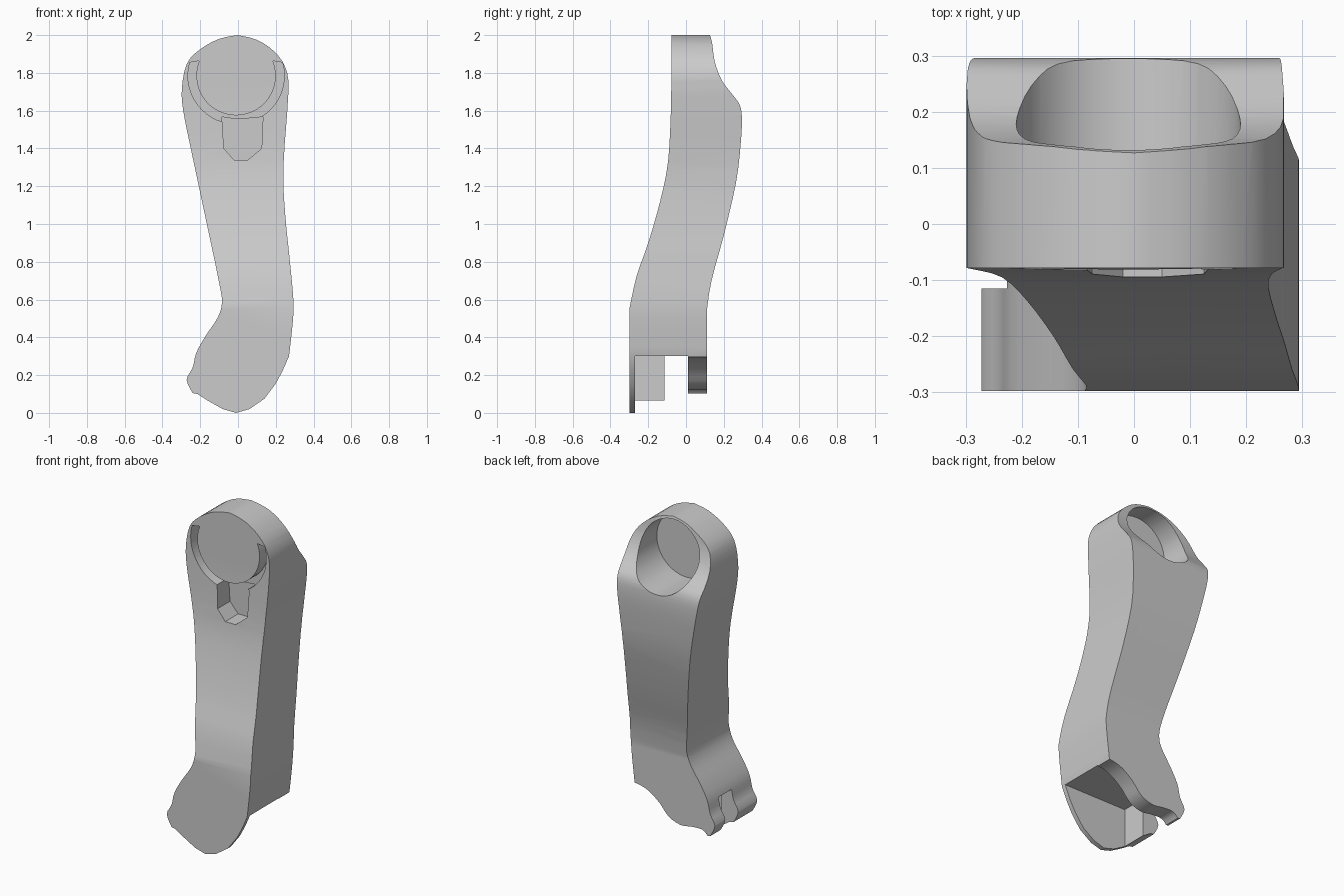
import bpy, bmesh
from math import sin, cos, radians

if "Cube" in bpy.data.objects:
    bpy.data.objects.remove(bpy.data.objects["Cube"])


def prism(name, pts, axis, a, b):
    """Extrude a 2D outline along an axis from a to b."""
    place = {'x': lambda p, d: (d, p[0], p[1]),
             'y': lambda p, d: (p[0], d, p[1]),
             'z': lambda p, d: (p[0], p[1], d)}[axis]
    bm = bmesh.new()
    lo = [bm.verts.new(place(p, a)) for p in pts]
    hi = [bm.verts.new(place(p, b)) for p in pts]
    bm.faces.new(lo)
    bm.faces.new(hi)
    n = len(pts)
    for i in range(n):
        j = (i + 1) % n
        bm.faces.new((lo[i], lo[j], hi[j], hi[i]))
    bmesh.ops.recalc_face_normals(bm, faces=bm.faces)
    me = bpy.data.meshes.new(name)
    bm.to_mesh(me)
    bm.free()
    ob = bpy.data.objects.new(name, me)
    bpy.context.collection.objects.link(ob)
    return ob


def smooth(pts, steps=3):
    """Open Catmull-Rom curve through the points."""
    p = [pts[0]] + pts + [pts[-1]]
    out = []
    for i in range(1, len(p) - 2):
        for k in range(steps):
            t = k / steps
            out.append(tuple(0.5 * (2 * p[i][c] + (p[i + 1][c] - p[i - 1][c]) * t
                + (2 * p[i - 1][c] - 5 * p[i][c] + 4 * p[i + 1][c] - p[i + 2][c]) * t ** 2
                + (3 * p[i][c] - p[i - 1][c] - 3 * p[i + 1][c] + p[i + 2][c]) * t ** 3)
                for c in (0, 1)))
    return out + [pts[-1]]


def arc(cx, cz, r, a0, a1, n=28):
    return [(cx + r * cos(radians(a0 + (a1 - a0) * i / n)),
             cz + r * sin(radians(a0 + (a1 - a0) * i / n))) for i in range(n + 1)]


def boolean(target, cutter, op='DIFFERENCE'):
    m = target.modifiers.new("cut", 'BOOLEAN')
    m.operation, m.object, m.solver = op, cutter, 'EXACT'
    dg = bpy.context.evaluated_depsgraph_get()
    me = bpy.data.meshes.new_from_object(target.evaluated_get(dg))
    target.modifiers.clear()
    target.data = me
    bpy.data.objects.remove(cutter)


# front silhouette of the arm (x, z)
right = smooth([(0, 2.0), (.1, 1.975), (.19, 1.915), (.25, 1.83), (.267, 1.7), (.24, 1.3),
                (.25, 1.05), (.275, .8), (.293, .6), (.29, .48), (.27, .3)])
foot = [(.235, .22), (.2, .155), (.14, .075), (.06, .02), (-.01, .0), (-.08, .02),
        (-.16, .065), (-.215, .1)]
left = smooth([(-.24, .105), (-.272, .175), (-.24, .24), (-.22, .32), (-.17, .41), (-.11, .5),
               (-.085, .58), (-.1, .69), (-.165, 1.0), (-.25, 1.4), (-.29, 1.6),
               (-.297, 1.72), (-.27, 1.85), (-.2, 1.925), (-.1, 1.98), (0, 2.0)])[:-1]
arm = prism("arm_body", right + foot + left, 'y', -.5, .5)

# side profile (y, z)
front = smooth([(-.298, .56), (-.26, .73), (-.2, .9), (-.137, 1.12), (-.095, 1.33),
                (-.08, 1.6), (-.078, 1.75)])
back = smooth([(.12, 2.02), (.138, 1.96), (.152, 1.86), (.19, 1.76), (.25, 1.68), (.285, 1.63),
               (.296, 1.56), (.29, 1.43), (.265, 1.22), (.2, .94), (.135, .7), (.11, .54)])
side = [(-.298, -.1)] + front + [(-.078, 2.02)] + back + [(.11, -.1)]
boolean(arm, prism("side_cut", side, 'x', -.6, .6), 'INTERSECT')

# cavity in the foot, leaving the front plate, the left block and the rear lobe
gap = [(-.16, -.27), (.5, -.27), (.5, .01), (-.5, .01), (-.5, -.115), (-.16, -.115)]
boolean(arm, prism("foot_gap", gap, 'z', -.2, .3))

# wavy lower edge of the rear lobe
lobe = smooth([(.29, .298), (.23, .29), (.17, .268), (.1, .215), (.04, .15), (-.04, .12),
               (-.12, .13), (-.19, .13), (-.225, .1)])
boolean(arm, prism("lobe_cut", [(.5, -.2), (.5, .298)] + lobe + [(-.5, .1), (-.5, -.2)],
                   'y', .0, .4))

# blind bore from the back
cx, cz = -.01, 1.785
boolean(arm, prism("bore", arc(cx, cz, .2, 0, 352.5, 47), 'y', .01, .5))

# recessed ring around the front disc, with a slot below
ring = arc(cx, cz, .255, 16, -196) + arc(cx, cz, .21, -202, 22)
boolean(arm, prism("ring_recess", ring, 'y', -.4, -.0))
slot = [(-.085, 1.567), (-.075, 1.4), (-.02, 1.338), (.05, 1.338), (.125, 1.4), (.132, 1.567),
        (.06, 1.56), (-.01, 1.555)]
boolean(arm, prism("slot", slot, 'y', -.4, .03))

# smooth shading with sharp edges kept
bpy.context.view_layer.objects.active = arm
arm.select_set(True)
bpy.ops.object.shade_smooth_by_angle(angle=radians(30))
